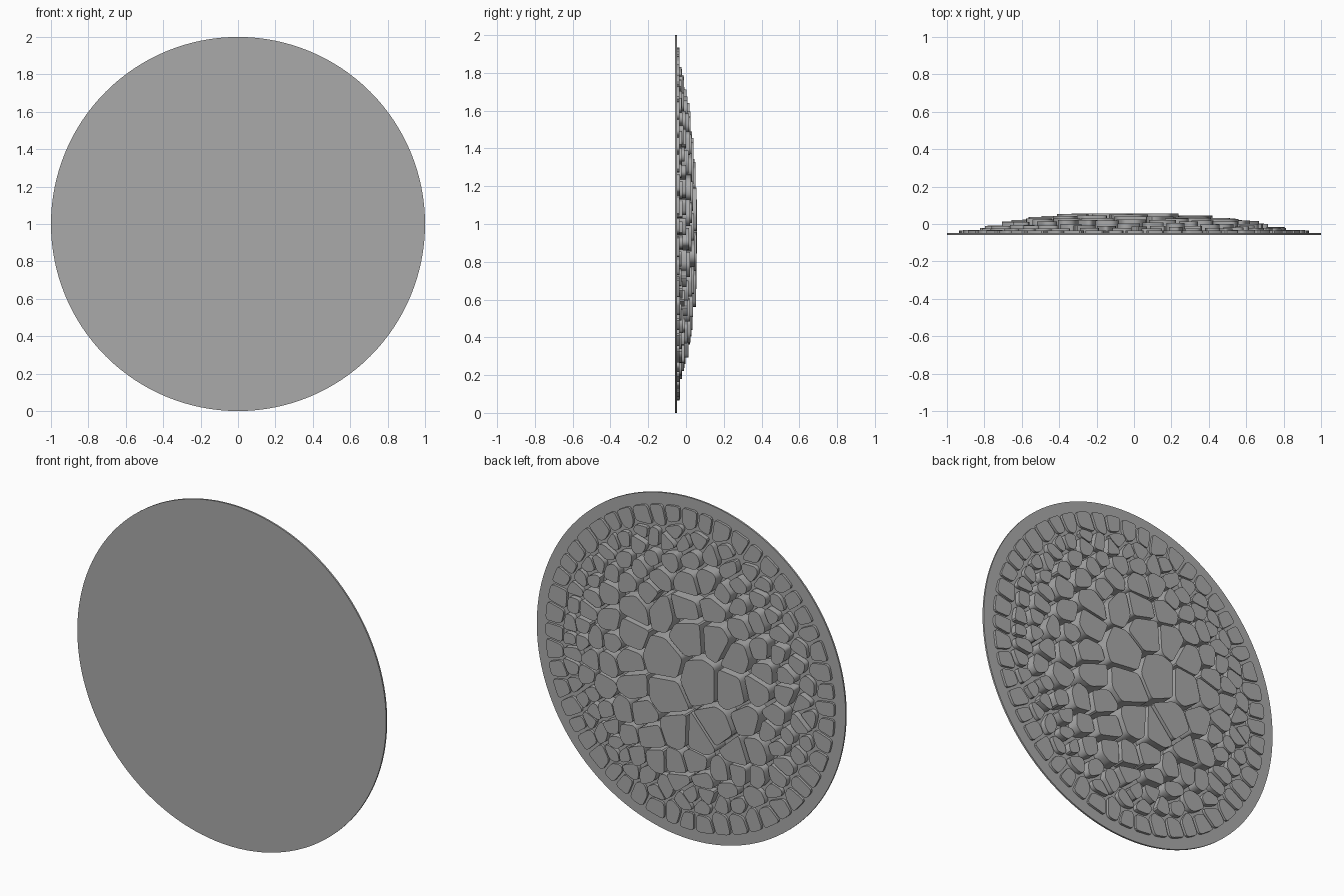
import bpy, bmesh, math, random
from mathutils import Vector

cube = bpy.data.objects.get("Cube")
if cube:
    bpy.data.objects.remove(cube)
random.seed(4)

BACK_FACE = -0.048      # plane of the disc that carries the cells
CENTRE = Vector((0, 1))

grey = bpy.data.materials.new("plain_grey")
grey.use_nodes = True
grey.diffuse_color = (0.4, 0.4, 0.4, 1)
grey.node_tree.nodes["Principled BSDF"].inputs["Base Color"].default_value = grey.diffuse_color


def finish(bm, name):
    bmesh.ops.recalc_face_normals(bm, faces=bm.faces)
    mesh = bpy.data.meshes.new(name)
    bm.to_mesh(mesh)
    bm.free()
    mesh.materials.append(grey)
    obj = bpy.data.objects.new(name, mesh)
    bpy.context.collection.objects.link(obj)
    bpy.ops.object.select_all(action="DESELECT")
    obj.select_set(True)
    bpy.context.view_layer.objects.active = obj
    bpy.ops.object.shade_smooth_by_angle(angle=math.radians(35))


def add_prism(bm, outline, y0, y1):
    base = bm.faces.new([bm.verts.new((p.x + CENTRE.x, y0, p.y + CENTRE.y)) for p in outline])
    top = bmesh.ops.extrude_face_region(bm, geom=[base], use_keep_orig=True)
    moved = [g for g in top["geom"] if isinstance(g, bmesh.types.BMVert)]
    bmesh.ops.translate(bm, verts=moved, vec=(0, y1 - y0, 0))


def polar(r, a):
    return Vector((r * math.cos(a), r * math.sin(a)))


def clip(poly, normal, limit):
    """Keep the part of a convex outline where p.normal <= limit."""
    out = []
    for i, b in enumerate(poly):
        a = poly[i - 1]
        da, db = a.dot(normal) - limit, b.dot(normal) - limit
        if (da < 0) != (db < 0):
            out.append(a.lerp(b, da / (da - db)))
        if db < 0:
            out.append(b)
    return out


def round_corners(poly, size):
    """Replace each corner with a short three-step curve."""
    poly = [p for i, p in enumerate(poly) if (p - poly[i - 1]).length > 0.012]
    out = []
    for i, p in enumerate(poly):
        ends = []
        for q in (poly[i - 1], poly[(i + 1) % len(poly)]):
            ends.append(p.lerp(q, min(0.42, size / (q - p).length)))
        for t in (0, 0.33, 0.67, 1):
            out.append(ends[0].lerp(p, t).lerp(p.lerp(ends[1], t), t))
    return out


def cell_top(p):
    """Domed height that falls off toward the rim."""
    r = (p + Vector((0.09, 0.09)) * max(0, 1 - p.length * 1.3)).length
    steps = [(0, .058), (.27, .056), (.38, .045), (.5, .032), (.62, .018),
             (.69, 0), (.78, -.022), (.87, -.034), (1, -.036)]
    for (r0, h0), (r1, h1) in zip(steps, steps[1:]):
        if r <= r1:
            return h0 + (h1 - h0) * (r - r0) / (r1 - r0)
    return steps[-1][1]


# Flat round backing disc
bm = bmesh.new()
add_prism(bm, [polar(1, math.tau * i / 128) for i in range(128)], -0.058, BACK_FACE)
finish(bm, "backing_disc")

# Large middle cells
middle = [(.13, .345), (-.04, .26), (.12, .06), (-.13, -.01), (.1, -.14), (.32, -.15),
          (.03, -.345), (-.23, -.25), (-.335, -.01), (-.36, .21), (-.21, .43),
          (-.14, .58), (.32, .31), (.35, .15), (.26, -.3), (.21, -.42), (-.49, .03),
          (-.43, -.16), (-.36, .37), (-.02, .54), (.17, .52), (.49, -.06),
          (-.09, -.5), (-.35, -.38)]
seeds = [Vector(p) for p in middle]

# Ring of small cells along the rim
RING = 52
for i in range(RING):
    seeds.append(polar(random.uniform(.86, .885),
                       math.tau * (i + random.uniform(-.2, .2)) / RING))

# Scattered cells between, packed closer toward the rim
for _ in range(9000):
    p = polar(math.sqrt(random.uniform(.13, .63)), random.uniform(0, math.tau))
    gap = 0.125 - 0.13 * max(0, p.length - 0.4)
    if all((p - q).length > gap for q in seeds):
        seeds.append(p)

# Raised cells with channels between them
bm = bmesh.new()
for s in seeds:
    r = s.length
    poly = [Vector(c) for c in ((-1, -1), (1, -1), (1, 1), (-1, 1))]
    channel = 0.011 - 0.003 * r
    for q in seeds:
        d = q - s
        if 0 < d.length < 0.7:
            n = d.normalized()
            poly = clip(poly, n, n.dot((s + q) / 2) - channel)
    poly = clip(poly, s.normalized(), 0.935)
    outline = round_corners(poly, 0.024)
    if len(outline) > 8:
        add_prism(bm, outline, BACK_FACE - 0.002, cell_top(s))
finish(bm, "raised_cells")
